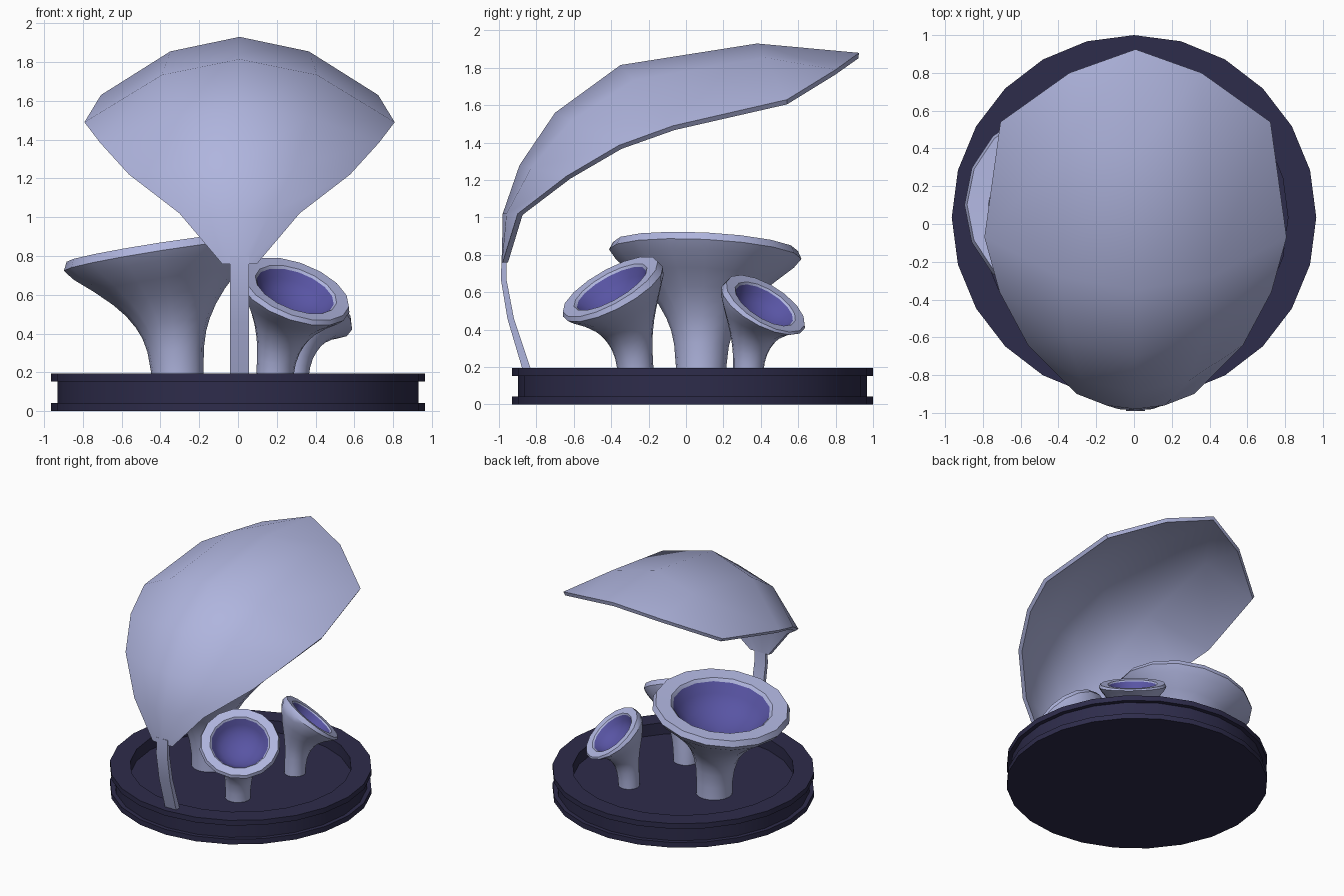
import bpy, bmesh, math
from mathutils import Vector

if "Cube" in bpy.data.objects:
    bpy.data.objects.remove(bpy.data.objects["Cube"])


def material(name, col):
    m = bpy.data.materials.new(name)
    m.diffuse_color = (*col, 1)
    m.use_nodes = True
    m.node_tree.nodes["Principled BSDF"].inputs["Base Color"].default_value = m.diffuse_color
    return m


DARK = material("dark_indigo", (0.027, 0.025, 0.070))
PALE = material("pale_lavender", (0.43, 0.46, 0.73))
VIOLET = material("violet", (0.098, 0.089, 0.37))


def make(name, bm, mats, angle=40, thickness=0):
    """Turn a bmesh into a shaded object, optionally thickened inward."""
    bmesh.ops.recalc_face_normals(bm, faces=bm.faces)
    me = bpy.data.meshes.new(name)
    bm.to_mesh(me)
    bm.free()
    ob = bpy.data.objects.new(name, me)
    bpy.context.collection.objects.link(ob)
    for m in mats:
        me.materials.append(m)
    bpy.ops.object.select_all(action='DESELECT')
    ob.select_set(True)
    bpy.context.view_layer.objects.active = ob
    if thickness:
        mod = ob.modifiers.new("thickness", 'SOLIDIFY')
        mod.thickness = thickness
        mod.offset = -1
        bpy.ops.object.modifier_apply(modifier=mod.name)
    bpy.ops.object.shade_smooth_by_angle(angle=math.radians(angle))
    return ob


def loft(bm, rings, sides):
    """Skin circles given as (centre, normal, radius, material)."""
    prev = None
    for c, n, r, mat in rings:
        q = Vector((0, 0, 1)).rotation_difference(n)
        ring = []
        for i in range(sides):
            a = 2 * math.pi * i / sides
            ring.append(bm.verts.new(c + q @ Vector((r * math.cos(a), r * math.sin(a), 0))))
        if prev:
            for i in range(sides):
                j = (i + 1) % sides
                f = bm.faces.new((prev[i], prev[j], ring[j], ring[i]))
                f.material_index = mat
        else:
            bm.faces.new(ring[::-1])
        prev = ring
    bm.faces.new(prev).material_index = rings[-1][3]


# Round base: two rims with a groove between, sunken floor
UP = Vector((0, 0, 1))
bm = bmesh.new()
profile = [(0.965, 0), (0.965, 0.042), (0.932, 0.042), (0.932, 0.153),
           (0.965, 0.153), (0.965, 0.195), (0.815, 0.195), (0.815, 0.10)]
loft(bm, [(Vector((0, 0.035, z)), UP, r, 0) for r, z in profile], 24)
make("base", bm, [DARK], 30)


# Trumpets: bent stem flaring to a tilted rim with a violet bowl
def trumpet(name, base, end, normal, stem, rim):
    p0, p3, n = Vector(base), Vector(end), Vector(normal).normalized()
    k = (p3 - p0).length / 3
    p1, p2 = p0 + UP * k, p3 - n * k
    rings = []
    for t, g in [(0, 0), (0.15, 0), (0.3, 0.03), (0.4, 0.08), (0.48, 0.15), (0.57, 0.26),
                 (0.66, 0.41), (0.77, 0.64), (0.88, 0.9), (0.945, 1)]:
        s = 1 - t
        c = p0 * s**3 + p1 * 3 * s * s * t + p2 * 3 * s * t * t + p3 * t**3
        d = (p1 - p0) * s * s + (p2 - p1) * 2 * s * t + (p3 - p2) * t * t
        rings.append((c, d.normalized(), stem + (rim - stem) * g, 0))
    # lip, then bowl
    for r, depth, mat in [(0.96, 0, 0), (0.74, 0.01, 0), (0.70, 0.05, 0), (0.62, 0.2, 1),
                          (0.46, 0.34, 1), (0.25, 0.43, 1), (0.05, 0.46, 1)]:
        rings.append((p3 - n * depth * rim, n, r * rim, mat))
    bm = bmesh.new()
    loft(bm, rings, 16)
    make(name, bm, [PALE, VIOLET], 38)


trumpet("large_trumpet", (-0.31, 0.08, 0.09), (-0.395, 0.105, 0.845), (-0.15, 0.05, 0.98), 0.135, 0.515)
trumpet("front_trumpet", (0.185, -0.265, 0.09), (0.30, -0.405, 0.63), (0.32, -0.47, 0.83), 0.095, 0.30)
trumpet("back_trumpet", (0.28, 0.33, 0.09), (0.37, 0.425, 0.54), (0.42, 0.48, 0.77), 0.08, 0.25)

# Leaf canopy: rows from ridge to edge, mirrored left and right
CX = 0.008
rows = [  # ridge (y, z), edge (x, y, z)
    ((-0.985, 0.76), (0.09, -0.98, 0.76)),
    ((-0.98, 1.02), (0.31, -0.90, 1.02)),
    ((-0.89, 1.28), (0.57, -0.64, 1.22)),
    ((-0.70, 1.56), (0.72, -0.36, 1.385)),
    ((-0.35, 1.815), (0.80, -0.07, 1.49)),
    ((0.38, 1.93), (0.715, 0.54, 1.63)),
]
bm = bmesh.new()
grid = []
for (my, mz), (ex, ey, ez) in rows:
    grid.append([bm.verts.new((CX + ex * u, my + (ey - my) * u * u, mz + (ez - mz) * u * u))
                 for u in (-1, -0.5, 0, 0.5, 1)])
for a, b in zip(grid, grid[1:]):
    for i in range(4):
        bm.faces.new((a[i], a[i + 1], b[i + 1], b[i]))
# pointed tip
l, m, r = [bm.verts.new(p) for p in ((CX - 0.35, 0.80, 1.79), (CX, 0.925, 1.88), (CX + 0.35, 0.80, 1.79))]
g = grid[-1]
for f in ((g[0], g[1], l), (g[1], g[2], m, l), (g[2], g[3], r, m), (g[3], g[4], r)):
    bm.faces.new(f)
make("leaf_canopy", bm, [PALE], 40, 0.03)

# Flat curved stalk from the base rim to the leaf
outer = [(-0.985, 0.80), (-0.99, 0.67), (-0.955, 0.46), (-0.875, 0.19)]
inner = [(-0.96, 0.80), (-0.96, 0.67), (-0.92, 0.46), (-0.83, 0.19)]
bm = bmesh.new()
prev = None
for (y0, z0), (y1, z1) in zip(outer, inner):
    ring = [bm.verts.new(p) for p in ((-0.042, y0, z0), (0.058, y0, z0), (0.058, y1, z1), (-0.042, y1, z1))]
    if prev:
        for i in range(4):
            j = (i + 1) % 4
            bm.faces.new((prev[i], prev[j], ring[j], ring[i]))
    else:
        bm.faces.new(ring)
    prev = ring
bm.faces.new(prev[::-1])
make("stalk", bm, [PALE], 40)
